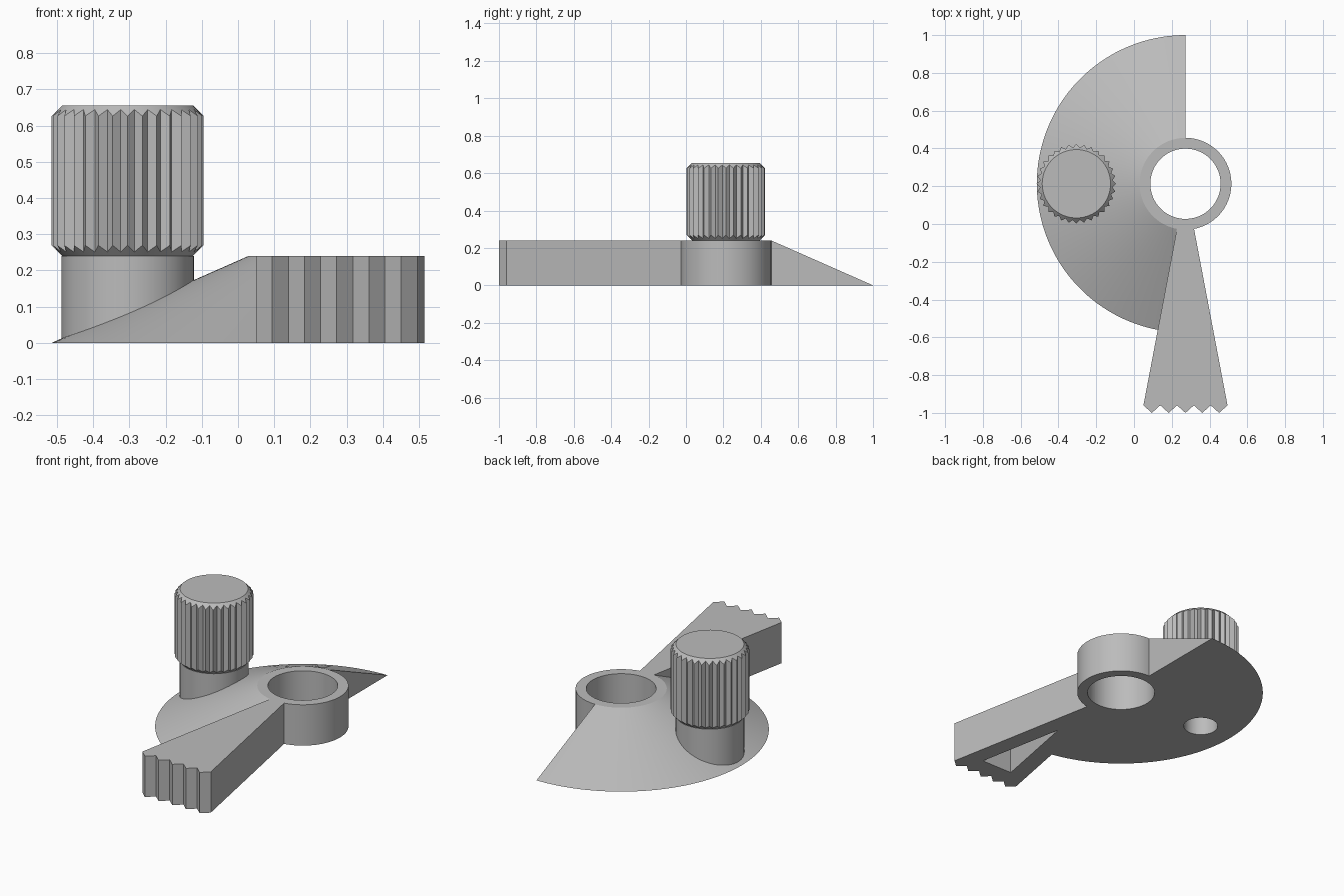
import bpy, bmesh, math
from math import sin, cos, pi, radians

if "Cube" in bpy.data.objects:
    bpy.data.objects.remove(bpy.data.objects["Cube"], do_unlink=True)

grey = bpy.data.materials.new("plain_grey")
grey.use_nodes = True
grey.diffuse_color = (0.5, 0.5, 0.5, 1)
grey.node_tree.nodes["Principled BSDF"].inputs["Base Color"].default_value = (0.5, 0.5, 0.5, 1)

CX, CY = 0.2725, 0.213        # pivot centre
BORE, HUB, RIM, H = 0.186, 0.243, 0.787, 0.24
HALF = math.atan2(0.2225, CY + 0.96)   # half angle of the arm
KX = -0.305                   # knob centre


def make(name, bm):
    bmesh.ops.recalc_face_normals(bm, faces=bm.faces)
    mesh = bpy.data.meshes.new(name)
    bm.to_mesh(mesh)
    bm.free()
    mesh.materials.append(grey)
    ob = bpy.data.objects.new(name, mesh)
    bpy.context.collection.objects.link(ob)
    return ob


def activate(ob):
    bpy.ops.object.select_all(action='DESELECT')
    ob.select_set(True)
    bpy.context.view_layer.objects.active = ob


def prism(name, outline, z0, z1):
    bm = bmesh.new()
    low = [bm.verts.new((x, y, z0)) for x, y in outline]
    top = [bm.verts.new((x, y, z1)) for x, y in outline]
    bm.faces.new(low)
    bm.faces.new(top)
    for i in range(len(low)):
        j = (i + 1) % len(low)
        bm.faces.new((low[i], low[j], top[j], top[i]))
    return make(name, bm)


def sweep(name, profile, start, end, steps):
    """Turn a closed (radius, z) profile about the pivot, with end caps."""
    bm = bmesh.new()
    rows = []
    for i in range(steps + 1):
        a = start + (end - start) * i / steps
        rows.append([bm.verts.new((CX + r * cos(a), CY + r * sin(a), z)) for r, z in profile])
    n = len(profile)
    for a, b in zip(rows, rows[1:]):
        for k in range(n):
            m = (k + 1) % n
            bm.faces.new((a[k], a[m], b[m], b[k]))
    bm.faces.new(rows[0])
    bm.faces.new(rows[-1])
    return make(name, bm)


def cut(ob, cutter):
    mod = ob.modifiers.new("cut", 'BOOLEAN')
    mod.operation = 'DIFFERENCE'
    mod.solver = 'EXACT'
    mod.object = cutter
    activate(ob)
    bpy.ops.object.modifier_apply(modifier=mod.name)
    bpy.data.objects.remove(cutter, do_unlink=True)


# Sloped sector and the remaining part of the hub ring
sector = sweep("sloped_sector", [(BORE, 0), (RIM, 0), (HUB, H), (BORE, H)],
               pi / 2, 1.5 * pi - HALF, 72)
ring = sweep("hub_ring", [(BORE, 0), (HUB, 0), (HUB, H), (BORE, H)],
             1.5 * pi + HALF, 2.5 * pi, 48)

# Screw hole under the knob
HOLE = 0.094
SEG = 64
cut(sector, prism("screw_hole_cutter",
                  [(KX + HOLE * cos(2 * pi * i / SEG), CY + HOLE * sin(2 * pi * i / SEG))
                   for i in range(SEG)], -0.1, 0.5))

# Toothed arm, wrapping the bore at its inner end
inner = [1.5 * pi + HALF * (1 - i / 4) for i in range(9)]
outline = [(CX + BORE * cos(a), CY + BORE * sin(a)) for a in inner]
outline += [(0.05 + 0.0445 * i, -1.0 if i % 2 else -0.96) for i in range(11)]
arm = prism("toothed_arm", outline, 0, H)

# Triangular pocket in the underside of the arm
apex, base = -0.33, -0.86
half_width = (apex - base) * math.tan(HALF)
cut(arm, prism("pocket_cutter",
               [(CX, apex), (CX - half_width, base), (CX + half_width, base)], -0.1, 0.19))

# Knurled knob with stem and blind hole, lofted through rings
PEAK, VALLEY, FACE, TOP = 0.21, 0.192, 0.181, 0.655


def flat(r, z):
    return lambda i: (r, z)


def knurl(z_edge, direction):
    def ring_point(i):
        r = VALLEY if i % 2 else PEAK
        return r, z_edge + direction * (r - FACE)
    return ring_point


rings = [flat(HOLE, 0.45), flat(HOLE, 0.002), flat(0.183, 0.002), flat(0.183, H),
         flat(FACE, H), knurl(H, 1), knurl(TOP, -1), flat(FACE, TOP)]
bm = bmesh.new()
rows = []
for point in rings:
    row = []
    for i in range(SEG):
        r, z = point(i)
        a = 2 * pi * i / SEG
        row.append(bm.verts.new((KX + r * cos(a), CY + r * sin(a), z)))
    rows.append(row)
for a, b in zip(rows, rows[1:]):
    for i in range(SEG):
        j = (i + 1) % SEG
        bm.faces.new((a[i], a[j], b[j], b[i]))
bm.faces.new(rows[0])
bm.faces.new(rows[-1])
knob = make("knurled_knob", bm)

# Smooth round surfaces, keep edges sharp
for ob in (sector, ring, arm, knob):
    activate(ob)
    bpy.ops.object.shade_smooth_by_angle(angle=radians(20))
